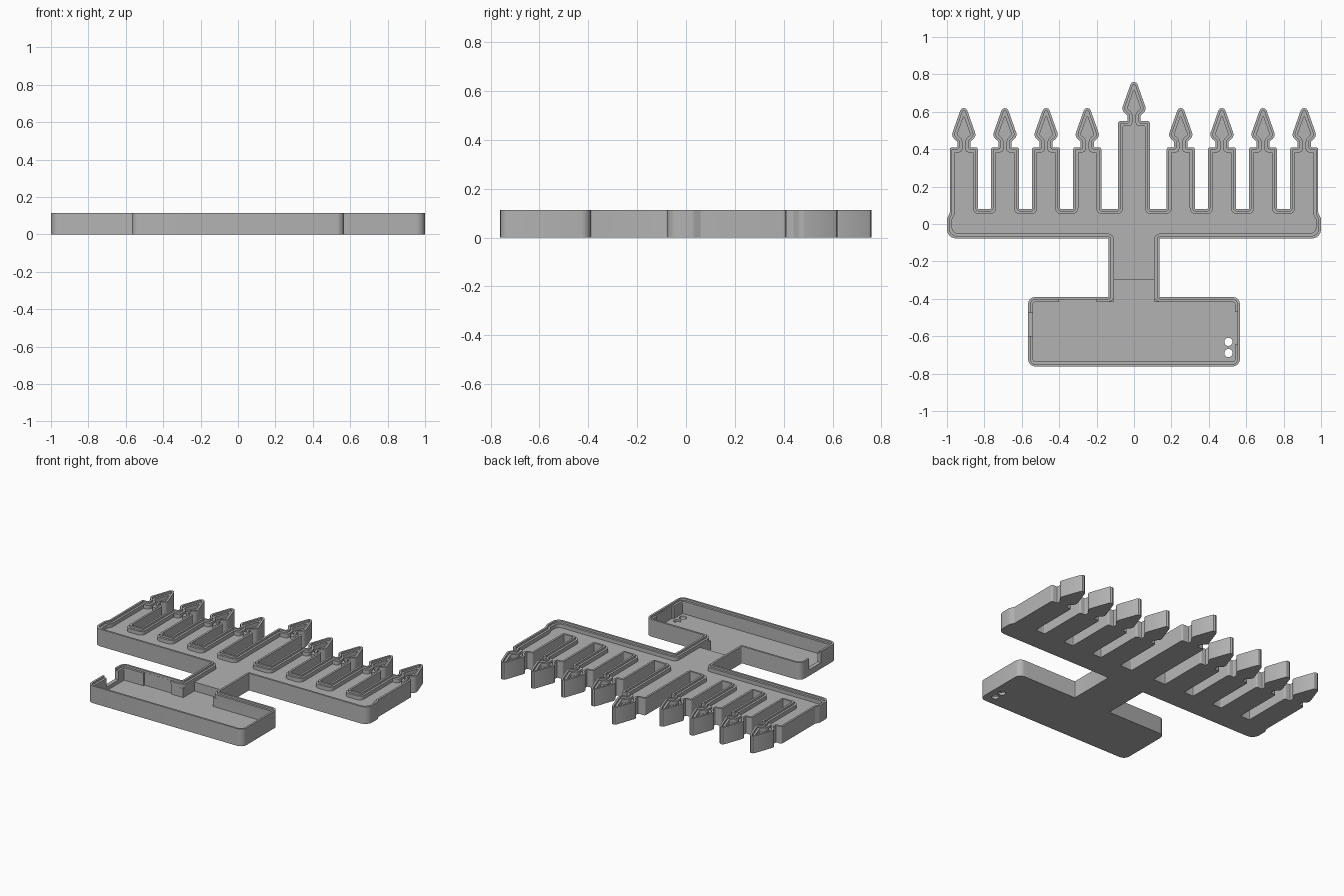
import bpy, bmesh, math
from mathutils import Vector

if "Cube" in bpy.data.objects:
    bpy.data.objects.remove(bpy.data.objects["Cube"], do_unlink=True)

HEIGHT, LEDGE, FLOOR, DEEP = 0.113, 0.1, 0.075, 0.016
LIP, WALL = 0.013, 0.027

grey = bpy.data.materials.new("light_grey")
grey.use_nodes = True
grey.diffuse_color = (0.45, 0.45, 0.45, 1)
grey.node_tree.nodes["Principled BSDF"].inputs["Base Color"].default_value = grey.diffuse_color


def candle_side(half, top):
    """Corners (x, y, radius) of one candle's right side, flame tip downwards."""
    return [(0.067, top + 0.06, 0.035), (0.035, top + 0.03, 0.005),
            (0.035, top, 0.005), (half, top, 0.012), (half, 0.08, 0.005)]


def tray_corners():
    right = candle_side(0.085, 0.55)
    for c in (0.25, 0.47, 0.69, 0.91):
        side = candle_side(0.075, 0.41)
        right += [(c - x, y, r) for x, y, r in reversed(side)]
        right.append((c, 0.66, 0.02))
        right += [(c + x, y, r) for x, y, r in side]
    right[-1] = (0.985, 0.06, 0.01)
    # rounded bar end, stem and battery base
    right += [(1, 0.03, 0.03), (1, -0.078, 0.085), (0.135, -0.078, 0.005),
              (0.135, -0.39, 0.005), (0.567, -0.39, 0.04), (0.567, -0.762, 0.04)]
    left = [(-x, y, r) for x, y, r in reversed(right)]
    return [(0, 0.8, 0.02)] + right + left


def outline(corners, inset, steps=5):
    """Inset a clockwise corner list and round every corner."""
    n = len(corners)
    pts = [Vector(c[:2]) for c in corners]
    moved, turns = [], []
    for i in range(n):
        a = (pts[i] - pts[i - 1]).normalized()
        b = (pts[(i + 1) % n] - pts[i]).normalized()
        na, nb = Vector((a.y, -a.x)), Vector((b.y, -b.x))
        moved.append(pts[i] + (na + nb) * (inset / (1 + na.dot(nb))))
        turns.append(a.x * b.y - a.y * b.x)
    loop = []
    for i in range(n):
        p, back, ahead = moved[i], moved[i - 1] - moved[i], moved[(i + 1) % n] - moved[i]
        radius = corners[i][2] + (inset if turns[i] > 0 else -inset)
        angle = math.pi - back.angle(ahead)
        reach = max(radius, 0.002) * math.tan(angle / 2)
        reach = min(reach, 0.45 * back.length, 0.45 * ahead.length)
        u, v = back.normalized() * reach, ahead.normalized() * reach
        # circular arc tangent to both edges
        radius = reach / math.tan(angle / 2)
        centre = p + (u + v).normalized() * (radius / math.cos(angle / 2))
        start, end = p + u - centre, p + v - centre
        for k in range(steps):
            t = k / (steps - 1)
            arm = (start * math.sin((1 - t) * angle) + end * math.sin(t * angle)) / math.sin(angle)
            loop.append(centre + arm)
    return loop


def make_object(name, bm):
    bmesh.ops.recalc_face_normals(bm, faces=bm.faces)
    mesh = bpy.data.meshes.new(name)
    bm.to_mesh(mesh)
    bm.free()
    mesh.materials.append(grey)
    obj = bpy.data.objects.new(name, mesh)
    bpy.context.collection.objects.link(obj)
    return obj


def cut(target, bm):
    """Subtract a temporary solid from the target."""
    cutter = make_object("cutter", bm)
    cutter.hide_render = True
    mod = target.modifiers.new("cut", 'BOOLEAN')
    mod.operation, mod.solver, mod.object = 'DIFFERENCE', 'EXACT', cutter
    bpy.context.view_layer.objects.active = target
    bpy.ops.object.modifier_apply(modifier=mod.name)
    bpy.data.objects.remove(cutter, do_unlink=True)


def box(x0, x1, y0, y1, z0, z1):
    bm = bmesh.new()
    bmesh.ops.create_cube(bm, size=1)
    for v in bm.verts:
        v.co = ((x0 + x1) / 2 + v.co.x * (x1 - x0),
                (y0 + y1) / 2 + v.co.y * (y1 - y0),
                (z0 + z1) / 2 + v.co.z * (z1 - z0))
    return bm


# Tray body: outer wall, rim, recessed ledge, inner wall, floor
corners = tray_corners()
bm = bmesh.new()
rings = []
for inset, z in ((0, 0), (0, HEIGHT), (LIP, HEIGHT), (LIP, LEDGE), (WALL, LEDGE), (WALL, FLOOR)):
    rings.append([bm.verts.new((p.x, p.y, z)) for p in outline(corners, inset)])
for low, high in zip(rings, rings[1:]):
    for i in range(len(low)):
        bm.faces.new((low[i - 1], low[i], high[i], high[i - 1]))
caps = [bm.faces.new(rings[0]), bm.faces.new(rings[-1])]
bmesh.ops.triangulate(bm, faces=caps)
tray = make_object("candelabra_tray", bm)

# Deep battery compartment reaching into the stem
cut(tray, box(-0.541, 0.541, -0.737, -0.416, DEEP, 0.085))
cut(tray, box(-0.109, 0.109, -0.45, -0.3, DEEP, 0.085))

# Switch slot through one end, shallow pockets in the inner walls
cut(tray, box(-0.6, -0.5, -0.6, -0.475, 0.04, 0.2))
cut(tray, box(-0.4, -0.2, -0.45, -0.404, DEEP, 0.2))
cut(tray, box(0.5, 0.553, -0.645, -0.47, DEEP, 0.2))

# Wire holes through the base floor
for y in (-0.63, -0.69):
    bm = bmesh.new()
    bmesh.ops.create_cone(bm, cap_ends=True, segments=24, radius1=0.022, radius2=0.022, depth=0.1)
    bmesh.ops.translate(bm, verts=bm.verts, vec=(0.505, y, 0))
    cut(tray, bm)

bpy.ops.object.select_all(action='DESELECT')
tray.select_set(True)
bpy.context.view_layer.objects.active = tray
bpy.ops.object.shade_smooth_by_angle(angle=math.radians(30))
